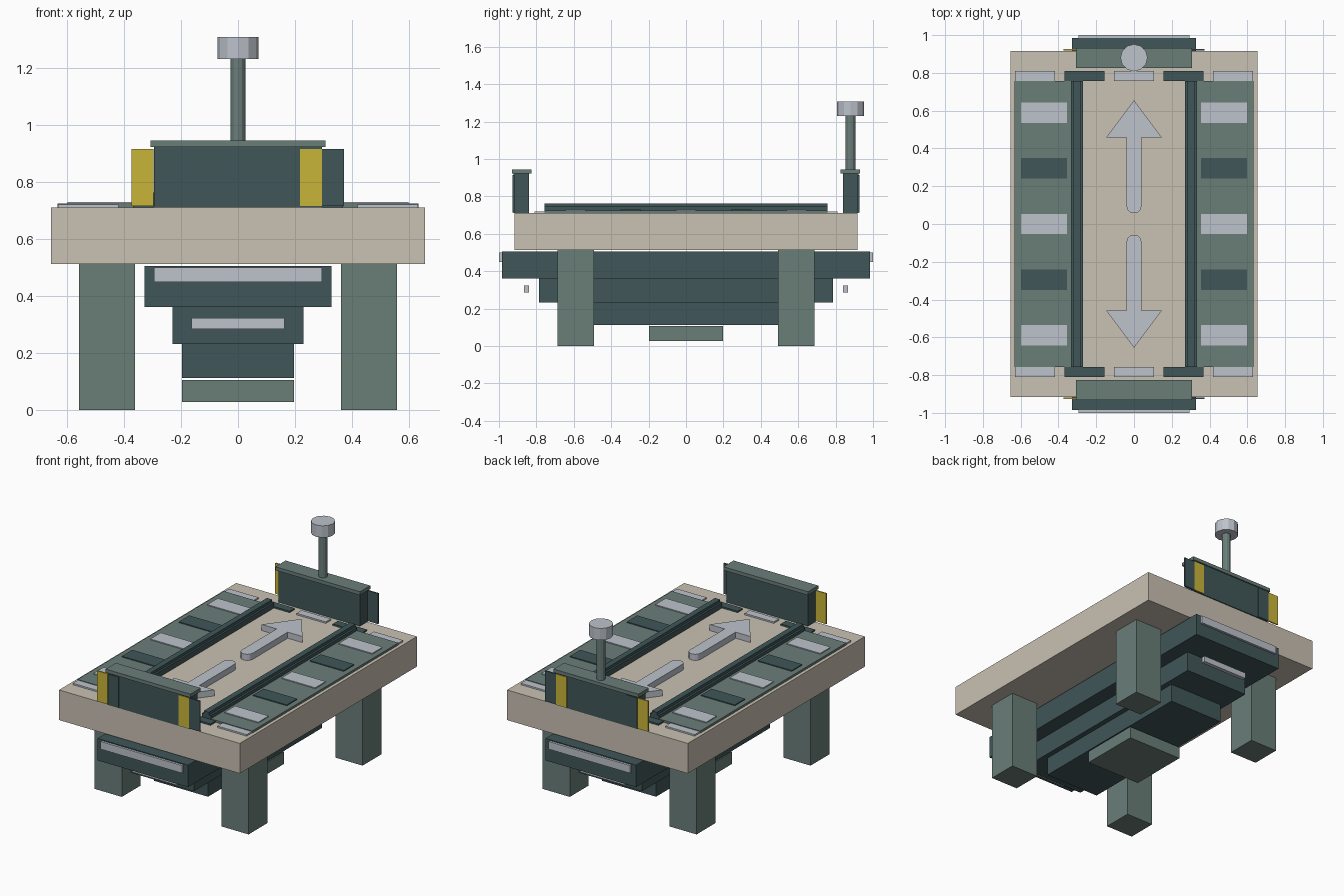
import bpy, bmesh, math

if "Cube" in bpy.data.objects:
    bpy.data.objects.remove(bpy.data.objects["Cube"])


def srgb(r, g, b):
    f = lambda c: c / 12.92 if c <= 0.04045 else ((c + 0.055) / 1.055) ** 2.4
    return tuple(f(c / 255) for c in (r, g, b)) + (1.0,)


def material(name, rgb):
    m = bpy.data.materials.new(name)
    m.diffuse_color = srgb(*rgb)
    m.use_nodes = True
    m.node_tree.nodes["Principled BSDF"].inputs["Base Color"].default_value = m.diffuse_color
    return m


STONE = material("beige_stone", (201, 193, 179))
DARK = material("dark_teal", (64, 86, 88))
MID = material("grey_green", (106, 126, 121))
LIGHT = material("pale_steel", (189, 195, 204))
YELLOW = material("warning_yellow", (201, 181, 57))


def finish(name, bm, mat):
    bmesh.ops.recalc_face_normals(bm, faces=bm.faces)
    me = bpy.data.meshes.new(name)
    bm.to_mesh(me)
    bm.free()
    me.materials.append(mat)
    ob = bpy.data.objects.new(name, me)
    bpy.context.collection.objects.link(ob)
    return ob


def prism(name, pts, z0, z1, mat):
    """Extrude a flat outline from z0 up to z1."""
    bm = bmesh.new()
    face = bm.faces.new([bm.verts.new((x, y, z0)) for x, y in pts])
    top = bmesh.ops.extrude_face_region(bm, geom=[face])["geom"]
    for v in top:
        if isinstance(v, bmesh.types.BMVert):
            v.co.z = z1
    return finish(name, bm, mat)


def box(name, x, y, z, mat):
    """Box from (min, max) pairs."""
    (x0, x1), (y0, y1) = sorted(x), sorted(y)
    return prism(name, [(x0, y0), (x1, y0), (x1, y1), (x0, y1)], z[0], z[1], mat)


def rod(name, y, r, z0, z1, sides, mat):
    ring = [(r * math.cos(2 * math.pi * i / sides), y + r * math.sin(2 * math.pi * i / sides))
            for i in range(sides)]
    return prism(name, ring, z0, z1, mat)


def sym(h):
    return (-h, h)


# Table slab and stepped underbody
box("slab", sym(0.655), sym(0.917), (0.513, 0.71), STONE)
box("upper_tier", sym(0.328), sym(0.985), (0.362, 0.506), DARK)
box("middle_tier", sym(0.23), sym(0.785), (0.232, 0.362), DARK)
box("lower_tier", sym(0.196), sym(0.59), (0.113, 0.232), DARK)
box("bottom_block", sym(0.196), sym(0.198), (0.028, 0.106), MID)

# Legs
for sx in (-1, 1):
    for sy in (-1, 1):
        box("leg", (sx * 0.361, sx * 0.558), (sy * 0.493, sy * 0.687), (0, 0.513), MID)

# Parts repeated at both ends
for s, end in ((-1, "front"), (1, "back")):
    box(end + "_upper_strip", sym(0.295), (s * 0.985, s * 1.0), (0.45, 0.5), LIGHT)
    box(end + "_lower_strip", sym(0.163), (s * 0.84, s * 0.866), (0.285, 0.323), LIGHT)
    box(end + "_wall", sym(0.295), (s * 0.84, s * 0.923), (0.71, 0.922), DARK)
    box(end + "_wall_cap", sym(0.307), (s * 0.825, s * 0.931), (0.922, 0.945), MID)
    # Hazard plates, two stripes at each side
    for x0, mat in ((-0.373, YELLOW), (-0.295, DARK), (0.218, YELLOW), (0.295, DARK)):
        box(end + "_hazard_plate", (x0, x0 + 0.077), (s * 0.918, s * 0.927), (0.715, 0.915), mat)
    # Row of small tiles
    for i in range(-2, 3):
        cx = i * 0.262
        box(end + "_tile", (cx - 0.106, cx + 0.106), (s * 0.757, s * 0.81), (0.71, 0.72),
            DARK if abs(i) == 1 else LIGHT)
    # Arrow pointing to this end, with rounded tail
    tail = [(0.04 * math.cos(a), 0.095 - 0.038 * math.sin(a))
            for a in [math.pi * k / 6 for k in range(7)]]
    outline = tail + [(-0.04, 0.457), (-0.148, 0.457), (0, 0.655), (0.148, 0.457), (0.04, 0.457)]
    prism(end + "_arrow", [(x, s * y) for x, y in outline], 0.71, 0.75, LIGHT)

# Side lanes with stripes, and rails
for s, side in ((-1, "left"), (1, "right")):
    box(side + "_lane", (s * 0.333, s * 0.633), sym(0.757), (0.71, 0.724), MID)
    for i in range(-2, 3):
        cy = i * 0.295
        box(side + "_lane_stripe", (s * 0.354, s * 0.598), (cy - 0.054, cy + 0.054),
            (0.724, 0.73), DARK if i % 2 else LIGHT)
    box(side + "_rail_base", (s * 0.27, s * 0.333), sym(0.757), (0.71, 0.745), DARK)
    box(side + "_rail_top", (s * 0.282, s * 0.32), sym(0.757), (0.745, 0.763), DARK)

# Lever on the back wall
rod("lever_post", 0.88, 0.027, 0.945, 1.23, 12, MID)
rod("lever_knob", 0.88, 0.072, 1.23, 1.307, 12, LIGHT)
